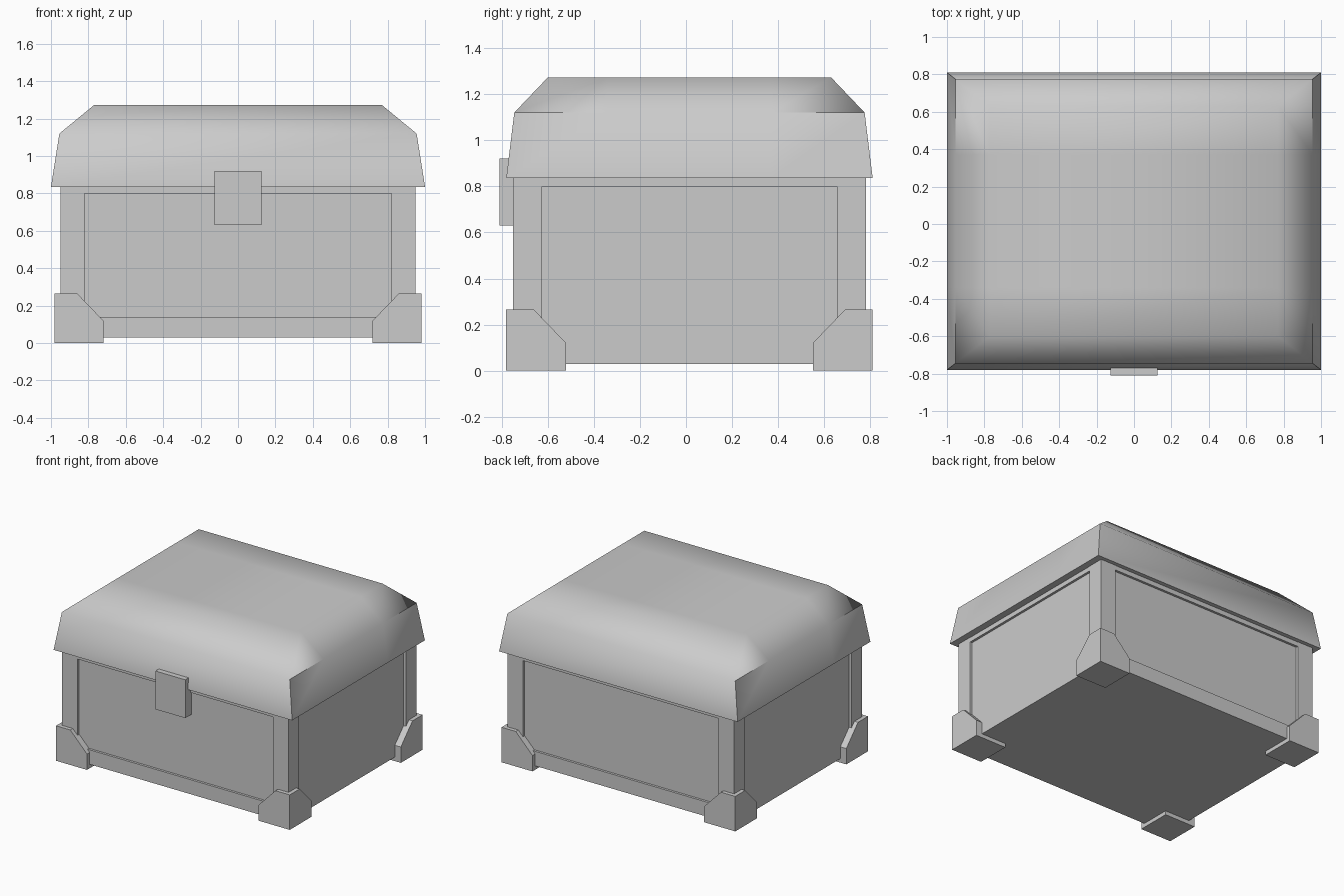
import bpy, bmesh

if "Cube" in bpy.data.objects:
    bpy.data.objects.remove(bpy.data.objects["Cube"])

CY = 0.015  # chest centre in y (the clasp sticks out at the front)


def finish(bm, name):
    bmesh.ops.recalc_face_normals(bm, faces=bm.faces)
    me = bpy.data.meshes.new(name)
    bm.to_mesh(me)
    bm.free()
    ob = bpy.data.objects.new(name, me)
    bpy.context.collection.objects.link(ob)
    return ob


def add_box(bm, x, y, z):
    vs = bmesh.ops.create_cube(bm, size=1)["verts"]
    for v in vs:
        v.co = [(r[0] + r[1]) / 2 + c * (r[1] - r[0]) for r, c in zip((x, y, z), v.co)]


def box(name, x, y, z):
    bm = bmesh.new()
    add_box(bm, x, y, z)
    return finish(bm, name)


def add_prism(bm, pts, offset):
    f = bm.faces.new([bm.verts.new(p) for p in pts])
    ret = bmesh.ops.extrude_face_region(bm, geom=[f], use_keep_orig=True)
    vs = [g for g in ret["geom"] if isinstance(g, bmesh.types.BMVert)]
    bmesh.ops.translate(bm, verts=vs, vec=offset)


# recessed body core
box("body", (-0.93, 0.93), (CY - 0.745, CY + 0.745), (0.03, 0.84))

# corner posts and metal-style corner feet
FOOT = [(0, 0), (0.26, 0), (0.26, 0.12), (0.12, 0.265), (0, 0.265)]
for sx, xn in ((-1, "left"), (1, "right")):
    for sy, yn in ((-1, "front"), (1, "back")):
        box(f"post_{yn}_{xn}", sorted((sx * 0.82, sx * 0.95)),
            sorted((CY + sy * 0.64, CY + sy * 0.765)), (0.03, 0.835))
        bm = bmesh.new()
        X, Y = sx * 0.98, CY + sy * 0.795
        add_prism(bm, [(X - sx * a, Y, z) for a, z in FOOT], (0, -sy * 0.05, 0))
        add_prism(bm, [(X, Y - sy * a, z) for a, z in FOOT], (-sx * 0.05, 0, 0))
        add_box(bm, sorted((X, X - sx * 0.26)), sorted((Y, Y - sy * 0.26)), (0, 0.03))
        finish(bm, f"foot_{yn}_{xn}")

# rails: top on all sides, bottom on front and back only
for s, n in ((-1, "front"), (1, "back")):
    ys = sorted((CY + s * 0.70, CY + s * 0.763))
    box(f"bottom_rail_{n}", (-0.83, 0.83), ys, (0.03, 0.14))
    box(f"top_rail_{n}", (-0.83, 0.83), ys, (0.80, 0.835))
for s, n in ((-1, "left"), (1, "right")):
    box(f"top_rail_{n}", sorted((s * 0.88, s * 0.948)), (CY - 0.65, CY + 0.65), (0.80, 0.835))

# lid: stacked rectangular rings, smooth on top
bm = bmesh.new()
rings = []
for hx, hy, z in ((1.0, 0.795, 0.835), (0.955, 0.76, 1.12), (0.77, 0.615, 1.272)):
    rings.append([bm.verts.new((a * hx, CY + b * hy, z))
                  for a, b in ((-1, -1), (1, -1), (1, 1), (-1, 1))])
bm.faces.new(rings[0])
bm.faces.new(rings[2])
for lo, hi in zip(rings, rings[1:]):
    for i in range(4):
        j = (i + 1) % 4
        bm.faces.new((lo[i], lo[j], hi[j], hi[i]))
for y in (-0.34, 0.37):
    bmesh.ops.bisect_plane(bm, geom=bm.verts[:] + bm.edges[:] + bm.faces[:],
                           plane_co=(0, y, 0), plane_no=(0, 1, 0))
for f in bm.faces:
    f.smooth = True
for e in bm.edges:
    a, b = (v.co for v in e.verts)
    low_corner = min(a.z, b.z) < 0.9 and min(abs(a.y - CY), abs(b.y - CY)) > 0.7
    under = max(a.z, b.z) < 0.9
    shoulder = (min(a.z, b.z) > 1.1 and max(a.z, b.z) < 1.13 and abs(a.x - b.x) < 0.01
                and max(abs(a.y - CY), abs(b.y - CY)) > 0.7)
    e.smooth = not (low_corner or under or shoulder)
finish(bm, "lid")

# clasp plate
box("clasp", (-0.125, 0.125), (-0.81, -0.735), (0.63, 0.92))
